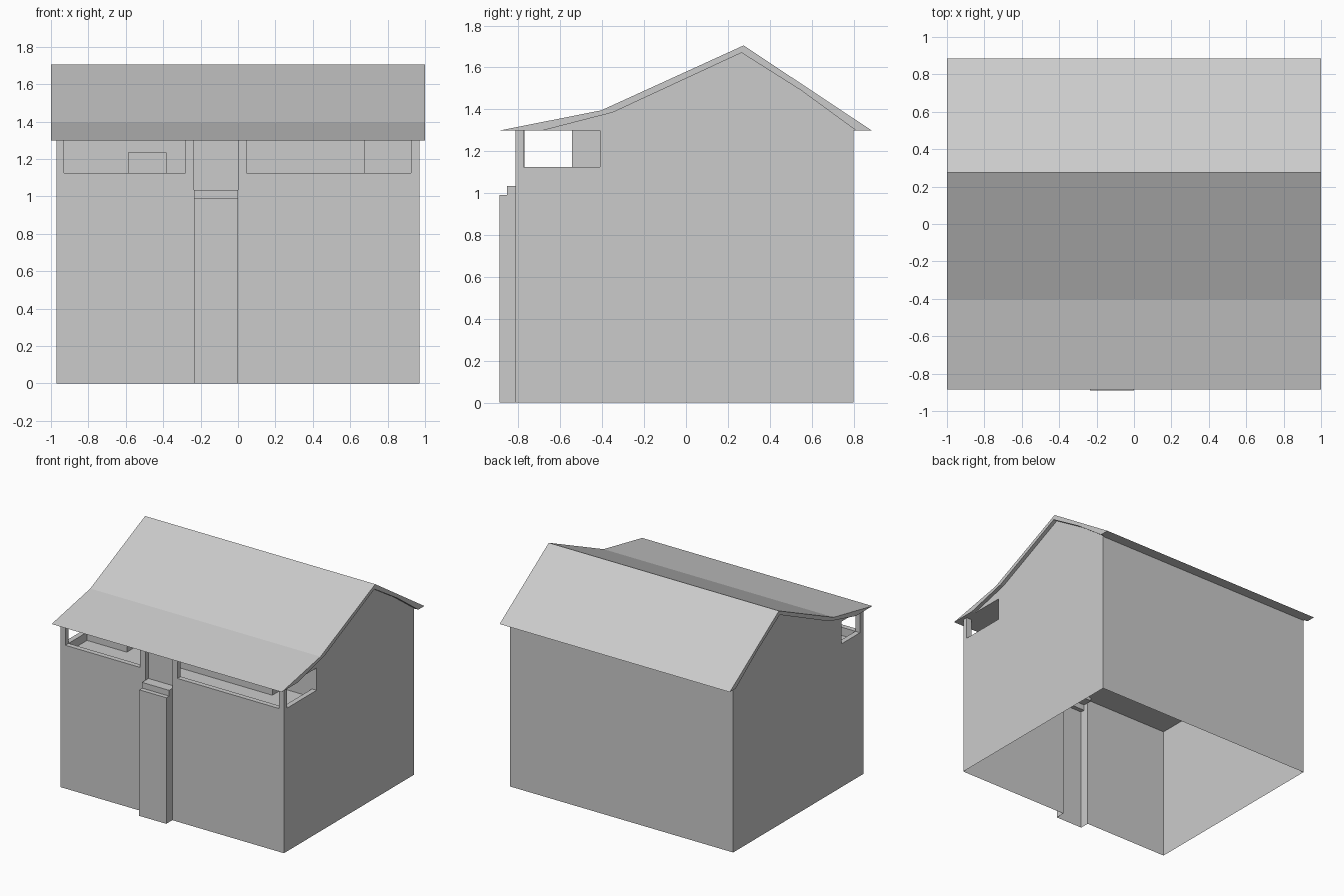
import bpy

if "Cube" in bpy.data.objects:
    bpy.data.objects.remove(bpy.data.objects["Cube"])


def make(name, verts, faces):
    me = bpy.data.meshes.new(name)
    me.from_pydata(verts, [], faces)
    me.update()
    ob = bpy.data.objects.new(name, me)
    bpy.context.collection.objects.link(ob)
    return ob


def prism(name, profile, axis, a, b):
    """Solid: 2D profile swept from a to b along x (profile y,z) or y (profile x,z)."""
    n = len(profile)
    put = (lambda p, d: (d, p[0], p[1])) if axis == 'x' else (lambda p, d: (p[0], d, p[1]))
    verts = [put(p, d) for d in (a, b) for p in profile]
    faces = [(i, (i + 1) % n, (i + 1) % n + n, i + n) for i in range(n)]
    faces += [tuple(reversed(range(n))), tuple(range(n, 2 * n))]
    ob = make(name, verts, faces)
    import bmesh
    bm = bmesh.new()
    bm.from_mesh(ob.data)
    bmesh.ops.recalc_face_normals(bm, faces=bm.faces)
    bm.to_mesh(ob.data)
    bm.free()
    return ob


def wall_ring(name, plan, z0, z1):
    """Thin walls standing on a closed counter-clockwise plan."""
    n = len(plan)
    verts = [(x, y, z) for z in (z0, z1) for x, y in plan]
    return make(name, verts, [(i, (i + 1) % n, (i + 1) % n + n, i + n) for i in range(n)])


def plate(name, plan, z):
    return make(name, [(x, y, z) for x, y in plan], [tuple(range(len(plan)))])


def rect(x0, x1, y0, y1):
    return [(x0, y0), (x1, y0), (x1, y1), (x0, y1)]


W, F, B = 0.97, -0.815, 0.80          # half width, front and back of the walls
T = 0.04                              # parapet thickness
FLOOR, SILL, TOP = 1.06, 1.125, 1.30
PX0, PX1 = -0.235, 0.0                # pier width

# Lower walls, open below, with the stepped pier in the front
for name, y, z0, z1 in (("lower_walls", -0.89, 0, 0.99),
                        ("pier_step_walls", -0.855, 0.99, 1.035),
                        ("pier_recess_walls", F + T, 1.035, FLOOR)):
    wall_ring(name, [(-W, F), (PX0, F), (PX0, y), (PX1, y), (PX1, F), (W, F), (W, B), (-W, B)], z0, z1)
plate("pier_lower_ledge", rect(PX0, PX1, -0.89, -0.855), 0.99)
plate("pier_upper_ledge", rect(PX0, PX1, -0.855, F + T), 1.035)
prism("pier_panel", [(PX0, FLOOR), (PX1, FLOOR), (PX1, TOP), (PX0, TOP)], 'y', F + T, F + T + 0.005)


# Loggia parapets with their posts
def u_shape(a, a_in, b_in, b):
    return [(a, FLOOR), (b, FLOOR), (b, TOP), (b_in, TOP), (b_in, SILL), (a_in, SILL), (a_in, TOP), (a, TOP)]


prism("front_parapet_left", u_shape(-W, -0.93, -0.28, PX0), 'y', F, F + T)
prism("front_parapet_right", u_shape(PX1, 0.045, 0.925, W), 'y', F, F + T)
for name, x, end in (("side_parapet_left", -W, -0.545), ("side_parapet_right", W - T, -0.41)):
    prism(name, [(F + T, FLOOR), (end, FLOOR), (end, SILL), (F + T, SILL)], 'x', x, x + T)

# Upper storey behind the loggia, with a doorway niche
right_step = [(0.68, -0.545), (0.68, -0.41), (W, -0.41)]
niche = [(-0.585, -0.545), (-0.585, -0.41), (-0.385, -0.41), (-0.385, -0.545)]
back_line = [(-W, -0.545)] + niche + right_step
wall_ring("upper_walls", back_line + [(W, B), (-W, B)], FLOOR, 1.235)
wall_ring("upper_walls_top", [(-W, -0.545)] + right_step + [(W, B), (-W, B)], 1.235, TOP)
plate("niche_lintel", rect(-0.585, -0.385, -0.545, -0.41), 1.235)
plate("loggia_floor", [(-W, F + T), (W, F + T)] + back_line[::-1], FLOOR)

# Roof shell and the gable filling inside it
outer = [(-0.885, TOP), (-0.405, 1.395), (0.275, 1.705), (0.885, TOP)]
inner = [(0.81, TOP), (0.55, 1.49), (0.265, 1.67), (-0.35, 1.385), (-0.68, TOP)]
prism("roof", outer + inner, 'x', -1, 1)
prism("gable", inner, 'x', -W, W)
